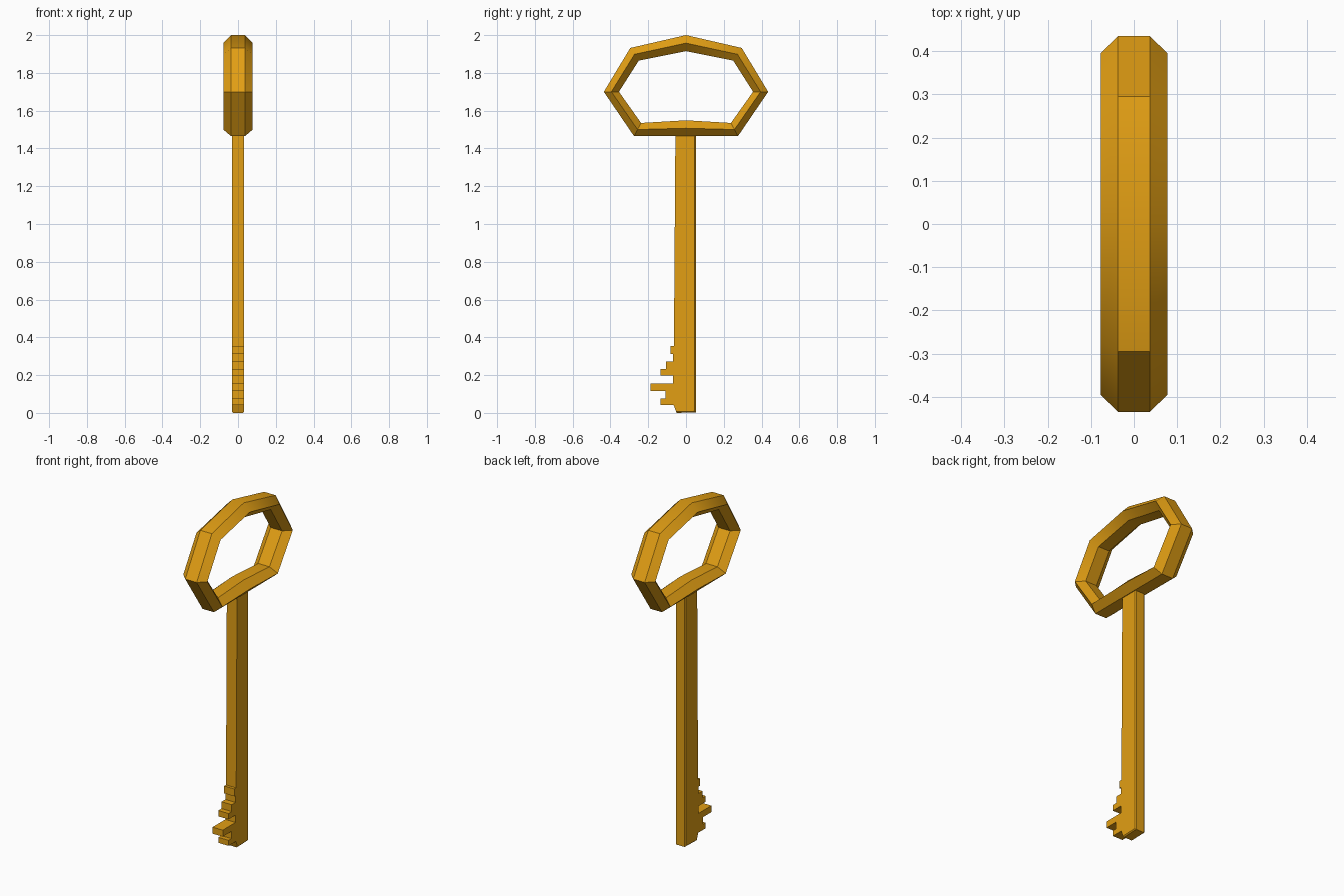
import bpy, bmesh

if "Cube" in bpy.data.objects:
    bpy.data.objects.remove(bpy.data.objects["Cube"])

gold = bpy.data.materials.new("golden_brass")
gold.diffuse_color = (0.76, 0.345, 0.007, 1)
gold.use_nodes = True
gold.node_tree.nodes["Principled BSDF"].inputs["Base Color"].default_value = gold.diffuse_color


def finish(name, bm):
    bmesh.ops.recalc_face_normals(bm, faces=bm.faces)
    me = bpy.data.meshes.new(name)
    bm.to_mesh(me)
    bm.free()
    ob = bpy.data.objects.new(name, me)
    bpy.context.collection.objects.link(ob)
    me.materials.append(gold)
    bpy.context.view_layer.objects.active = ob
    ob.select_set(True)
    bpy.ops.object.shade_smooth_by_angle(angle=0.6)
    ob.select_set(False)
    return ob


# Bow: hexagonal section swept round an eight-point loop
half = [((0, 2.0), (0, 1.915)), ((0.295, 1.932), (0.25, 1.865)),
        ((0.435, 1.70), (0.355, 1.70)), ((0.275, 1.465), (0.238, 1.535)),
        ((0, 1.465), (0, 1.549))]
loop = half + [((-a[0], a[1]), (-b[0], b[1])) for a, b in half[3:0:-1]]
bm = bmesh.new()
rings = []
for (oy, oz), (iy, iz) in loop:
    my, mz = (oy + iy) / 2, (oz + iz) / 2
    section = [(0.037, oy, oz), (0.078, my, mz), (0.037, iy, iz),
               (-0.037, iy, iz), (-0.078, my, mz), (-0.037, oy, oz)]
    rings.append([bm.verts.new(p) for p in section])
for i, a in enumerate(rings):
    b = rings[(i + 1) % len(rings)]
    for j in range(6):
        k = (j + 1) % 6
        bm.faces.new((a[j], a[k], b[k], b[j]))
finish("bow", bm)

# Shaft and bit: stepped side profile (y, z) extruded across x
profile = [(0.052, 0.003), (0.052, 1.49), (-0.056, 1.49), (-0.064, 0.355),
           (-0.081, 0.355), (-0.081, 0.312), (-0.07, 0.312), (-0.07, 0.272),
           (-0.105, 0.272), (-0.105, 0.232), (-0.135, 0.232), (-0.135, 0.198),
           (-0.07, 0.198), (-0.07, 0.155), (-0.188, 0.155), (-0.188, 0.117),
           (-0.108, 0.117), (-0.108, 0.075), (-0.135, 0.075), (-0.135, 0.043),
           (-0.066, 0.043), (-0.05, 0.0)]
bm = bmesh.new()
T = 0.033
face = bm.faces.new([bm.verts.new((-T, y, z)) for y, z in profile])
ext = bmesh.ops.extrude_face_region(bm, geom=[face])
for v in ext["geom"]:
    if isinstance(v, bmesh.types.BMVert):
        v.co.x = T
# small chamfer along the back edges and the tip
edges = [e for e in bm.edges
         if abs(e.verts[0].co.x - e.verts[1].co.x) < 1e-4
         and (all(v.co.y > 0.05 for v in e.verts)
              or all(v.co.z < 0.01 for v in e.verts))]
bmesh.ops.bevel(bm, geom=edges, offset=0.006, segments=1, affect='EDGES')
finish("shaft_and_bit", bm)
